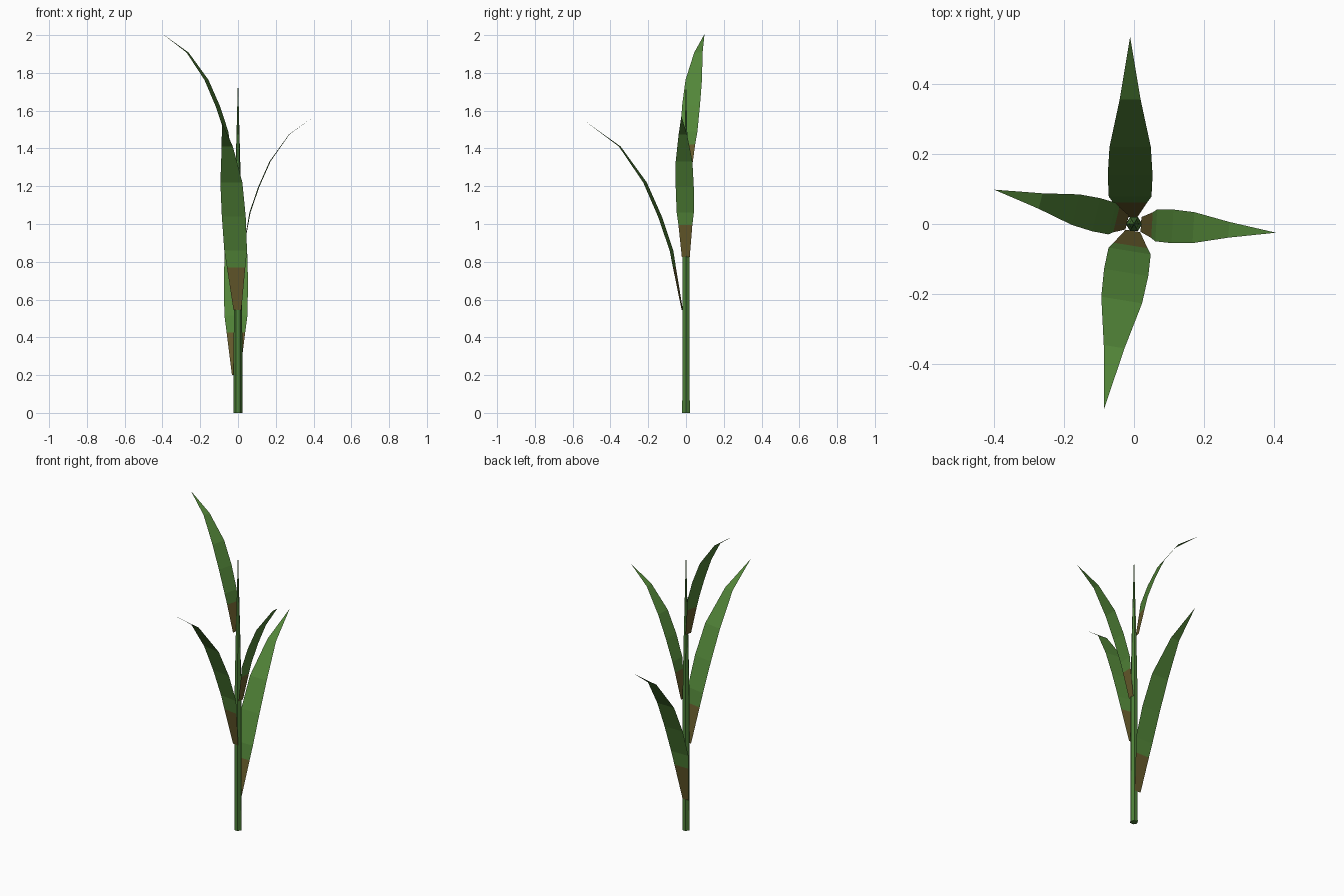
import bpy, bmesh, math
from mathutils import Matrix, Vector

if "Cube" in bpy.data.objects:
    bpy.data.objects.remove(bpy.data.objects["Cube"])


def material(name, rgb):
    m = bpy.data.materials.new(name)
    m.diffuse_color = (*rgb, 1)
    m.use_nodes = True
    m.node_tree.nodes["Principled BSDF"].inputs["Base Color"].default_value = m.diffuse_color
    return m


LEAF = material("leaf green", (0.085, 0.235, 0.04))
STEM = material("stem green", (0.075, 0.215, 0.04))
BROWN = material("leaf base brown", (0.135, 0.105, 0.025))


def finish(bm, name, mats):
    me = bpy.data.meshes.new(name)
    bm.to_mesh(me)
    bm.free()
    for m in mats:
        me.materials.append(m)
    ob = bpy.data.objects.new(name, me)
    bpy.context.collection.objects.link(ob)
    return ob


# Stalk: six-sided, thinning to a pointed shoot
SIDES = 6
bm = bmesh.new()
rings = []
for z, r in [(0, 0.023), (0.85, 0.022), (1.25, 0.014)]:
    rings.append([bm.verts.new((r * math.cos(math.tau * i / SIDES),
                                r * math.sin(math.tau * i / SIDES), z))
                  for i in range(SIDES)])
bm.faces.new(rings[0][::-1])
tip = bm.verts.new((0, 0, 1.77))
for i in range(SIDES):
    j = (i + 1) % SIDES
    for lo, hi in zip(rings, rings[1:]):
        bm.faces.new((lo[i], lo[j], hi[j], hi[i]))
    bm.faces.new((rings[-1][i], rings[-1][j], tip))
finish(bm, "stalk", [STEM])

# Leaf profile: outward reach, rise, half width (full-size leaf)
PROFILE = [(0, 0, 0.021), (0.042, 0.225, 0.049), (0.058, 0.315, 0.061),
           (0.12, 0.495, 0.064), (0.2, 0.675, 0.059),
           (0.335, 0.865, 0.03), (0.515, 0.995, 0)]


def leaf(name, base_z, heading, scale, shift=0.0):
    """Single-sheet arching blade; heading in degrees from +x."""
    bm = bmesh.new()
    rows = []
    for reach, rise, half in PROFILE:
        x, z = 0.02 + reach * scale, base_z + rise * scale
        w = half * (scale if reach else 1)
        ys = (-w, w) if half else (0,)
        rows.append([bm.verts.new((x, y, z)) for y in ys])
    for k, (a, b) in enumerate(zip(rows, rows[1:])):
        f = bm.faces.new([a[0]] + b + [a[1]])
        f.material_index = 1 if k == 0 else 0   # brown at the foot
    for f in bm.faces:
        f.normal_update()
        if f.normal.z < 0:
            f.normal_flip()
    bm.transform(Matrix.Translation(Vector((shift, 0, 0)))
                 @ Matrix.Rotation(math.radians(heading), 4, 'Z'))
    finish(bm, name, [LEAF, BROWN])


# Four leaves climbing the stalk
leaf("back_leaf", 0.20, 90, 1.0, -0.011)
leaf("front_leaf", 0.545, 270 - 9.2, 1.0)
leaf("right_leaf", 0.825, -3.5, 0.75)
leaf("left_leaf", 1.25, 180 - 13.8, 0.76)
